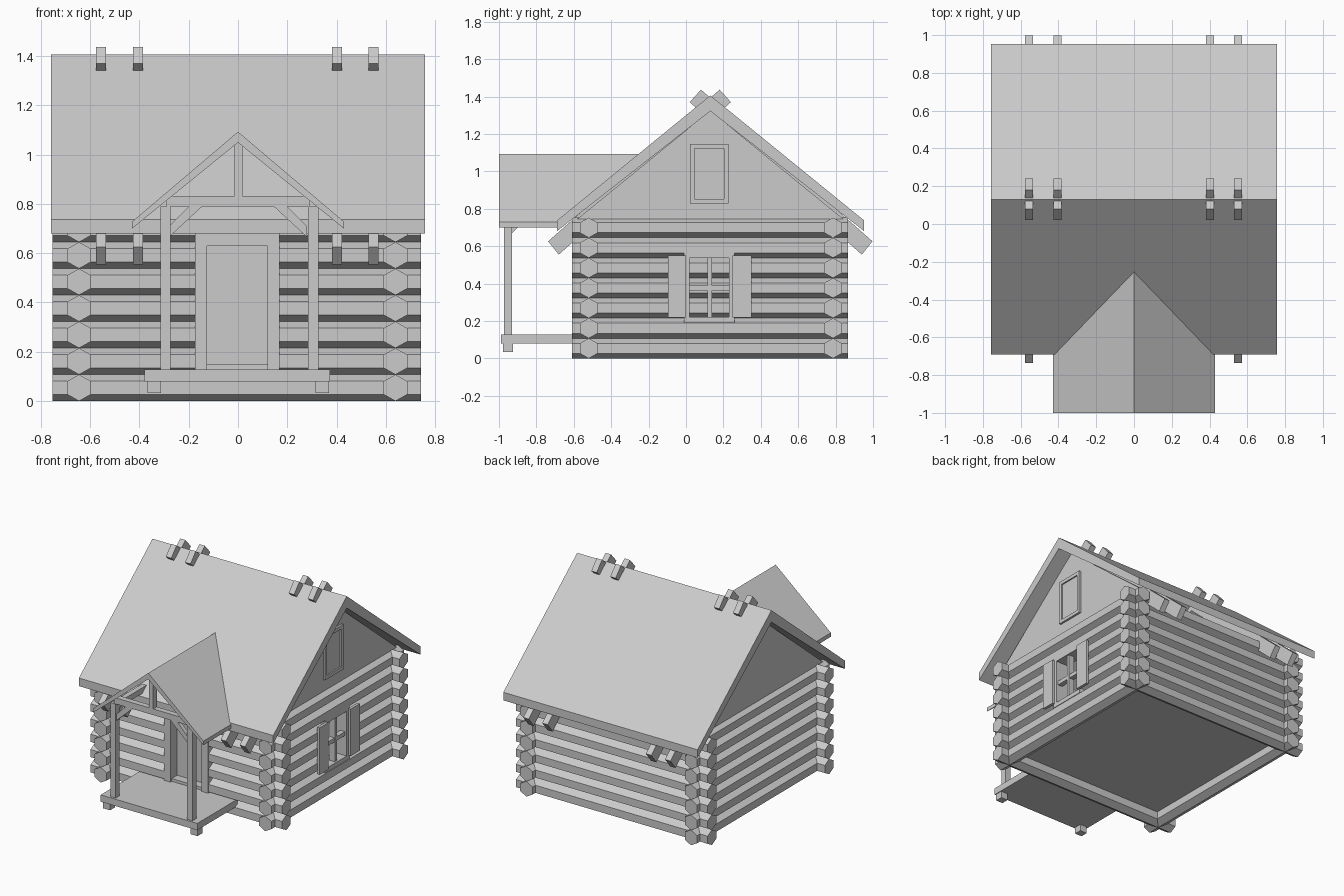
import bpy, bmesh

if "Cube" in bpy.data.objects:
    bpy.data.objects.remove(bpy.data.objects["Cube"])

mat = bpy.data.materials.new("plain grey")
mat.diffuse_color = (0.6, 0.6, 0.6, 1)
mat.use_nodes = True
mat.node_tree.nodes["Principled BSDF"].inputs["Base Color"].default_value = mat.diffuse_color


def make(name, solids):
    """One object from solids, each given as (bottom ring, top ring) of 3D points."""
    bm = bmesh.new()
    for a, b in solids:
        va = [bm.verts.new(p) for p in a]
        vb = [bm.verts.new(p) for p in b]
        n = len(va)
        bm.faces.new(va)
        bm.faces.new(vb[::-1])
        for i in range(n):
            j = (i + 1) % n
            bm.faces.new((va[i], vb[i], vb[j], va[j]))
    bmesh.ops.recalc_face_normals(bm, faces=bm.faces)
    me = bpy.data.meshes.new(name)
    bm.to_mesh(me)
    bm.free()
    me.materials.append(mat)
    ob = bpy.data.objects.new(name, me)
    bpy.context.collection.objects.link(ob)
    return ob


def prism(axis, pts, a, b):
    """Extrude a profile: axis x takes (y, z) points, axis y takes (x, z) points."""
    if axis == 'x':
        return [(a, p, q) for p, q in pts], [(b, p, q) for p, q in pts]
    return [(p, a, q) for p, q in pts], [(p, b, q) for p, q in pts]


def box(x0, x1, y0, y1, z0, z1):
    return prism('x', [(y0, z0), (y1, z0), (y1, z1), (y0, z1)], x0, x1)


# Log walls: seven stacked hexagonal logs per side, points up and down
H = 0.1075
W = 0.048
RIDGE = 0.13


def log(axis, c, row, a, b):
    z = row * H
    pts = [(c, z), (c + W, z + H / 4), (c + W, z + 3 * H / 4),
           (c, z + H), (c - W, z + 3 * H / 4), (c - W, z + H / 4)]
    return prism(axis, pts, a, b)


X0, X1, Y0, Y1 = -0.753, 0.742, -0.61, 0.866
front, right = [], []
for r in range(7):
    # door gap in the front wall
    spans = [(X0, X1)] if r == 0 else [(X0, -0.17), (0.165, X1)]
    front += [log('x', -0.52, r, a, b) for a, b in spans]
    # window gap in the right wall
    spans = [(Y0, 0.0), (0.25, Y1)] if r in (2, 3, 4) else [(Y0, Y1)]
    right += [log('y', 0.639, r, a, b) for a, b in spans]
make("front_log_wall", front)
make("right_log_wall", right)
make("back_log_wall", [log('x', 0.786, r, X0, X1) for r in range(7)])
make("left_log_wall", [log('y', -0.645, r, Y0, Y1) for r in range(7)])
make("floor", [box(-0.64, 0.63, -0.52, 0.78, 0.08, 0.128)])

# Gables
tri = [(-0.60, 0.73), (0.86, 0.73), (RIDGE, 1.325)]
make("right_gable", [prism('x', tri, 0.61, 0.65)])
make("left_gable", [prism('x', tri, -0.66, -0.62)])

# Main roof
make("main_roof", [prism('x', [(y, 0.737), (RIDGE, 1.406), (RIDGE, 1.322), (y, 0.68)], -0.758, 0.758)
                   for y in (-0.69, 0.953)])

# Rafters that cross above the ridge and show below the eaves
raf = [(0.08, 1.437), (0.02, 1.37), (0.94, 0.555), (0.997, 0.626)]
rafters = []
for x in (-0.556, -0.406, 0.402, 0.55):
    rafters.append(prism('x', raf, x - 0.021, x + 0.021))
    rafters.append(prism('x', [(2 * RIDGE - y, z) for y, z in raf], x - 0.021, x + 0.021))
make("rafters", rafters)

# Porch roof, its back end cut to the slope of the main roof
porch = []
for s in (-1, 1):
    pts = [(0, 1.093), (s * 0.43, 0.728), (s * 0.43, 0.70), (0, 1.049)]
    back = [-0.247, -0.69, -0.69, -0.247]
    porch.append(([(x, -1.0, z) for x, z in pts],
                  [(x, y, z) for (x, z), y in zip(pts, back)]))
make("porch_roof", porch)

# Porch frame: posts, tie beam, king post, side beams and braces
make("porch_posts", [box(x - 0.021, x + 0.021, -0.973, -0.93, 0.12, 0.79) for x in (-0.294, 0.306)])
make("porch_tie_beam", [box(-0.29, 0.29, -0.97, -0.93, 0.79, 0.833)])
make("porch_king_post", [box(-0.015, 0.018, -0.97, -0.93, 0.83, 1.06)])
make("porch_side_beams", [box(x - 0.018, x + 0.018, -0.95, -0.53, 0.75, 0.79) for x in (-0.294, 0.306)])
braces = []
for s in (-1, 1):
    pts = [(s * 0.28, 0.665), (s * 0.28, 0.71), (s * 0.20, 0.79), (s * 0.145, 0.79)]
    braces.append(prism('y', pts, -0.965, -0.935))
    pts = [(-0.935, 0.665), (-0.935, 0.71), (-0.86, 0.785), (-0.815, 0.785)]
    braces.append(prism('x', pts, s * 0.30 - 0.015, s * 0.30 + 0.015))
make("porch_braces", braces)

# Porch deck and feet
make("porch_deck", [box(-0.38, 0.374, -0.988, -0.54, 0.08, 0.128)])
make("porch_feet", [box(x - 0.027, x + 0.027, -0.978, -0.925, 0.033, 0.08) for x in (-0.34, 0.342)])

# Door and its frame
make("door_frame", [box(-0.175, -0.125, -0.575, -0.46, 0.10, 0.74),
                    box(0.119, 0.168, -0.575, -0.46, 0.10, 0.74),
                    box(-0.125, 0.119, -0.575, -0.46, 0.63, 0.74),
                    box(-0.125, 0.119, -0.56, -0.46, 0.10, 0.148)])
make("door", [box(-0.125, 0.119, -0.50, -0.47, 0.148, 0.63)])


# Side window: frame, glazing bars and shutters
def frame(x0, x1, y0, y1, z0, z1, w):
    return [box(x0, x1, y0, y0 + w, z0, z1), box(x0, x1, y1 - w, y1, z0, z1),
            box(x0, x1, y0 + w, y1 - w, z0, z0 + w), box(x0, x1, y0 + w, y1 - w, z1 - w, z1)]


make("window_frame", frame(0.59, 0.687, -0.01, 0.26, 0.192, 0.567, 0.03))
make("window_bars", [box(0.635, 0.675, 0.115, 0.138, 0.22, 0.54),
                     box(0.637, 0.673, 0.02, 0.23, 0.362, 0.39)])
make("shutters", [box(0.685, 0.705, -0.096, 0.0, 0.219, 0.55),
                  box(0.685, 0.705, 0.248, 0.35, 0.219, 0.55)])

# Attic window on the right gable
make("attic_window_frame", frame(0.64, 0.664, 0.022, 0.227, 0.829, 1.146, 0.024))
make("attic_window_pane", [box(0.64, 0.654, 0.04, 0.21, 0.85, 1.125)])
